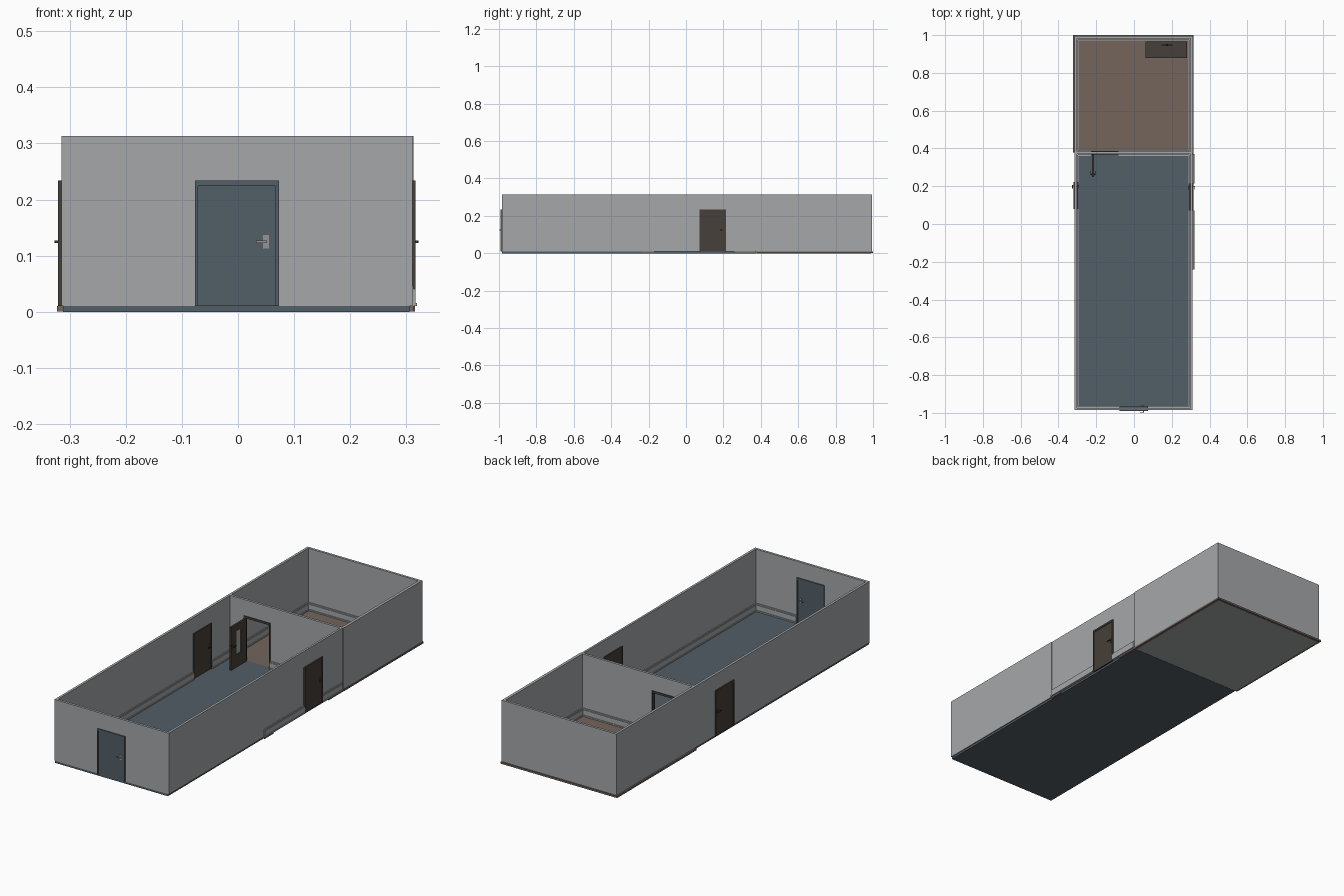
import bpy, bmesh, math
from mathutils import Vector

if "Cube" in bpy.data.objects:
    bpy.data.objects.remove(bpy.data.objects["Cube"])


def material(name, rgb):
    m = bpy.data.materials.new(name)
    m.diffuse_color = (*rgb, 1)
    m.use_nodes = True
    m.node_tree.nodes["Principled BSDF"].inputs["Base Color"].default_value = m.diffuse_color
    return m


WALL = material("pale grey plaster", (0.38, 0.39, 0.40))
BLUE = material("slate blue", (0.085, 0.112, 0.135))
BROWN = material("dusty brown", (0.172, 0.128, 0.107))
DARK = material("dark brown wood", (0.062, 0.050, 0.041))
METAL = material("brushed metal", (0.30, 0.30, 0.30))

H = 0.313     # wall top
F = 0.010     # floor top
DOOR_H = 0.23


def boxes(name, mat, parts):
    """One object made of several axis-aligned boxes (x0,x1,y0,y1,z0,z1)."""
    bm = bmesh.new()
    for x0, x1, y0, y1, z0, z1 in parts:
        r = bmesh.ops.create_cube(bm, size=1)
        for v in r["verts"]:
            v.co = Vector((x1 if v.co.x > 0 else x0,
                           y1 if v.co.y > 0 else y0,
                           z1 if v.co.z > 0 else z0))
    me = bpy.data.meshes.new(name)
    bm.to_mesh(me)
    bm.free()
    me.materials.append(mat)
    ob = bpy.data.objects.new(name, me)
    bpy.context.collection.objects.link(ob)
    return ob


def along(axis, a0, a1, c0, c1, z0, z1):
    """Box running along an axis: a = along, c = across."""
    c0, c1 = min(c0, c1), max(c0, c1)
    return (a0, a1, c0, c1, z0, z1) if axis == "x" else (c0, c1, a0, a1, z0, z1)


def wall(name, axis, a0, a1, c0, c1, gap=None):
    """Straight wall with an optional door gap (g0, g1)."""
    if gap:
        parts = [(a0, gap[0], F, H), (gap[1], a1, F, H), (gap[0], gap[1], DOOR_H, H)]
    else:
        parts = [(a0, a1, F, H)]
    boxes(name, WALL, [along(axis, p, q, c0, c1, z0, z1) for p, q, z0, z1 in parts])


def skirting(name, axis, a0, a1, c, side, gap=None):
    """Stepped baseboard on face c, projecting towards side."""
    spans = [(a0, gap[0]), (gap[1], a1)] if gap else [(a0, a1)]
    parts = []
    for p, q in spans:
        for t, z0, z1 in ((0.010, F, 0.016), (0.007, 0.016, 0.041), (0.004, 0.041, 0.047)):
            parts.append(along(axis, p, q, c, c + side * t, z0, z1))
    boxes(name, WALL, parts)


def frame(name, axis, g0, g1, c0, c1, mat, t=0.006):
    """Jambs and head lining a door gap."""
    boxes(name, mat, [along(axis, g0, g0 + t, c0, c1, F, DOOR_H),
                      along(axis, g1 - t, g1, c0, c1, F, DOOR_H),
                      along(axis, g0, g1, c0, c1, DOOR_H - t, DOOR_H + 0.004)])


def handle(name, axis, a, c0, c1, direction, z=0.125):
    """Rose plates, spindle and levers on both faces of a door."""
    parts = [along(axis, a - 0.002, a + 0.002, c0 - 0.009, c1 + 0.009, z - 0.002, z + 0.002)]
    for c, s in ((c0, -1), (c1, 1)):
        parts.append(along(axis, a - 0.005, a + 0.005, c, c + s * 0.002, z - 0.012, z + 0.012))
        p, q = sorted((a, a + direction * 0.018))
        parts.append(along(axis, p, q, c + s * 0.006, c + s * 0.009, z - 0.002, z + 0.002))
    boxes(name, METAL if axis == "x" else DARK, parts)


def closed_door(name, axis, g0, g1, c0, c1, mat, handle_at, direction):
    frame(name + "_frame", axis, g0, g1, c0 - 0.003, c1 + 0.003, mat)
    boxes(name + "_leaf", mat, [along(axis, g0 + 0.006, g1 - 0.006, c0, c1, F, DOOR_H - 0.006)])
    handle(name + "_handle", axis, handle_at, c0, c1, direction)


# Floors
boxes("front_floor", BLUE, [(-0.311, 0.306, -0.985, 0.378, 0, F)])
boxes("rear_floor", BROWN, [(-0.323, 0.315, 0.378, 1.0, 0.001, F)])
boxes("rear_floor_underside", WALL, [(-0.312, 0.305, 0.38, 0.99, 0, 0.001)])
boxes("hall_floor_edge", BROWN, [(0.306, 0.314, -0.24, -0.17, 0.001, F),
                                 (0.306, 0.314, 0.26, 0.378, 0.001, F)])

# Door gaps
FRONT = (-0.077, 0.073)
INNER = (-0.228, -0.082)
LEFT = (0.08, 0.222)
RIGHT = (0.072, 0.215)

# Walls
wall("front_wall", "x", -0.315, 0.311, -0.985, -0.973, FRONT)
wall("dividing_wall", "x", -0.303, 0.299, 0.371, 0.383, INNER)
wall("back_wall", "x", -0.315, 0.313, 0.982, 0.994)
wall("left_front_wall", "y", -0.973, 0.377, -0.315, -0.303, LEFT)
wall("left_rear_wall", "y", 0.377, 0.982, -0.315, -0.303)
wall("right_front_wall", "y", -0.973, -0.24, 0.299, 0.311)
wall("right_hall_wall", "y", -0.24, 0.377, 0.299, 0.309, RIGHT)
wall("right_rear_wall", "y", 0.377, 0.982, 0.299, 0.313)

# Baseboards inside both rooms and along the outer hall side
skirting("front_baseboard", "x", -0.303, 0.299, -0.973, 1, FRONT)
skirting("divider_front_baseboard", "x", -0.303, 0.299, 0.371, -1, INNER)
skirting("divider_rear_baseboard", "x", -0.303, 0.299, 0.383, 1, INNER)
skirting("back_baseboard", "x", -0.303, 0.299, 0.982, -1)
skirting("left_front_baseboard", "y", -0.973, 0.371, -0.303, 1, LEFT)
skirting("left_rear_baseboard", "y", 0.383, 0.982, -0.303, 1)
skirting("right_front_baseboard", "y", -0.973, 0.371, 0.299, -1, RIGHT)
skirting("right_rear_baseboard", "y", 0.383, 0.982, 0.299, -1)
skirting("hall_baseboard", "y", -0.24, 0.371, 0.309, 1, RIGHT)

# Closed doors
closed_door("front_door", "x", *FRONT, -0.988, -0.970, BLUE, 0.05, -1)
closed_door("left_door", "y", *LEFT, -0.318, -0.300, DARK, 0.205, -1)
closed_door("right_door", "y", *RIGHT, 0.297, 0.313, DARK, 0.2, -1)

# Open inner door: frame, leaf with a tall window, glass
frame("inner_door_frame", "x", *INNER, 0.368, 0.386, DARK)
X0, X1, Y0, Y1 = -0.222, -0.212, 0.25, 0.368
boxes("inner_door_leaf", DARK, [(X0, X1, Y0, 0.29, F + 0.002, 0.224),
                                (X0, X1, 0.328, Y1, F + 0.002, 0.224),
                                (X0, X1, 0.29, 0.328, F + 0.002, 0.075),
                                (X0, X1, 0.29, 0.328, 0.19, 0.224)])
boxes("inner_door_window", WALL, [(-0.219, -0.215, 0.29, 0.328, 0.075, 0.19)])
handle("inner_door_handle", "y", 0.262, X0, X1, 1)

# Desk in the rear corner with a small upright screen
boxes("desk", DARK, [(0.06, 0.28, 0.88, 0.965, 0.083, 0.09),
                     (0.06, 0.067, 0.885, 0.96, F, 0.083),
                     (0.273, 0.28, 0.885, 0.96, F, 0.083),
                     (0.067, 0.273, 0.95, 0.956, 0.04, 0.083)])
boxes("desk_screen", DARK, [(0.145, 0.205, 0.945, 0.95, 0.1, 0.155),
                            (0.17, 0.18, 0.942, 0.953, 0.09, 0.1)])
